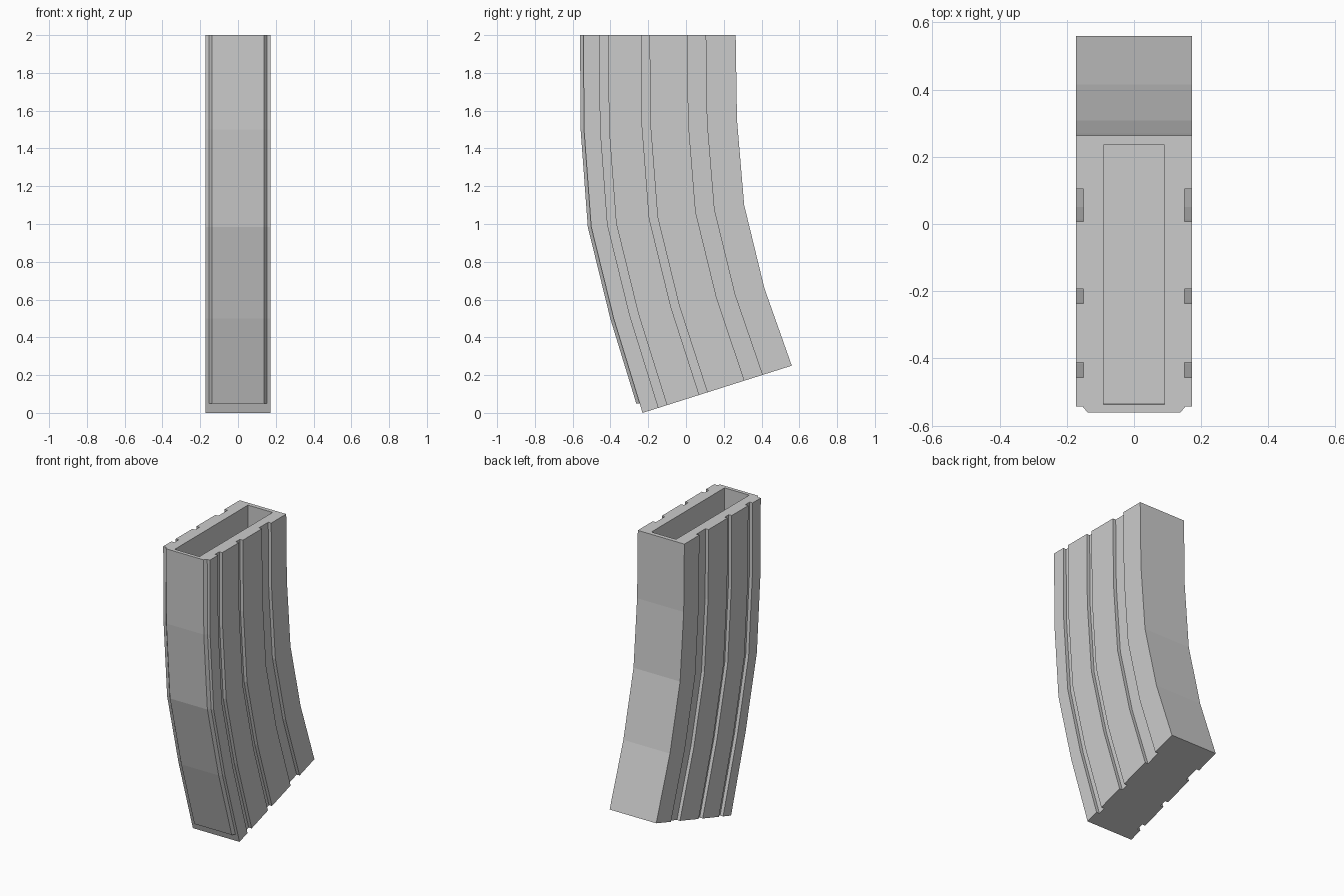
import bpy, bmesh
from mathutils import Vector

if "Cube" in bpy.data.objects:
    bpy.data.objects.remove(bpy.data.objects["Cube"])

# Front and back edge of the body at each station, top to bottom (y, z)
STATIONS = [
    ((-0.543, 2.0), (0.263, 2.0)),
    ((-0.54, 1.5), (0.27, 1.55)),
    ((-0.502, 0.985), (0.308, 1.10)),
    ((-0.383, 0.50), (0.415, 0.66)),
    ((-0.23, 0.0), (0.56, 0.25)),
]
HALF, GROOVE = 0.172, 0.15
GROOVES = [(0.107, 0.163), (0.38, 0.434), (0.683, 0.803)]


def loft(name, rings, closed=True):
    """Skin a list of point rings with quads and cap both ends."""
    bm = bmesh.new()
    vs = [[bm.verts.new(p) for p in ring] for ring in rings]
    n = len(vs[0])
    for a, b in zip(vs, vs[1:]):
        for i in range(n if closed else n - 1):
            j = (i + 1) % n
            bm.faces.new((a[i], a[j], b[j], b[i]))
    bm.faces.new(vs[0])
    bm.faces.new(vs[-1])
    bmesh.ops.recalc_face_normals(bm, faces=bm.faces)
    mesh = bpy.data.meshes.new(name)
    bm.to_mesh(mesh)
    bm.free()
    ob = bpy.data.objects.new(name, mesh)
    bpy.context.collection.objects.link(ob)
    return ob


# Curved body: half profile with three grooves, mirrored across x
half = [(HALF, 0.0)]
for a, b in GROOVES:
    half += [(HALF, a), (GROOVE, a), (GROOVE, b), (HALF, b)]
half.append((HALF, 1.0))
profile = half + [(-x, t) for x, t in reversed(half)]
rings = []
for f, b in STATIONS:
    f, b = Vector((0, *f)), Vector((0, *b))
    rings.append([f.lerp(b, t) + Vector((x, 0, 0)) for x, t in profile])
body = loft("magazine_body", rings)

# Open well in the top
well = [[(x, y, z) for x, y in ((-0.091, f), (0.091, f), (0.091, b), (-0.091, b))]
        for f, b, z in ((-0.537, 0.235, 2.01), (-0.532, 0.235, 1.5))]
cutter = loft("well_cutter", well)
cutter.hide_render = True
mod = body.modifiers.new("well", 'BOOLEAN')
mod.operation = 'DIFFERENCE'
mod.solver = 'EXACT'
mod.object = cutter
bpy.context.view_layer.objects.active = body
bpy.ops.object.modifier_apply(modifier=mod.name)
bpy.data.objects.remove(cutter)

# Raised front strip with sloped sides, stopping short of the bottom
fronts = [s[0] for s in STATIONS[:-1]] + [(-0.2453, 0.05)]
strip = [[(-0.153, y, z), (-0.138, y - 0.018, z), (0.138, y - 0.018, z), (0.153, y, z)]
         for y, z in fronts]
loft("front_strip", strip, closed=False)
